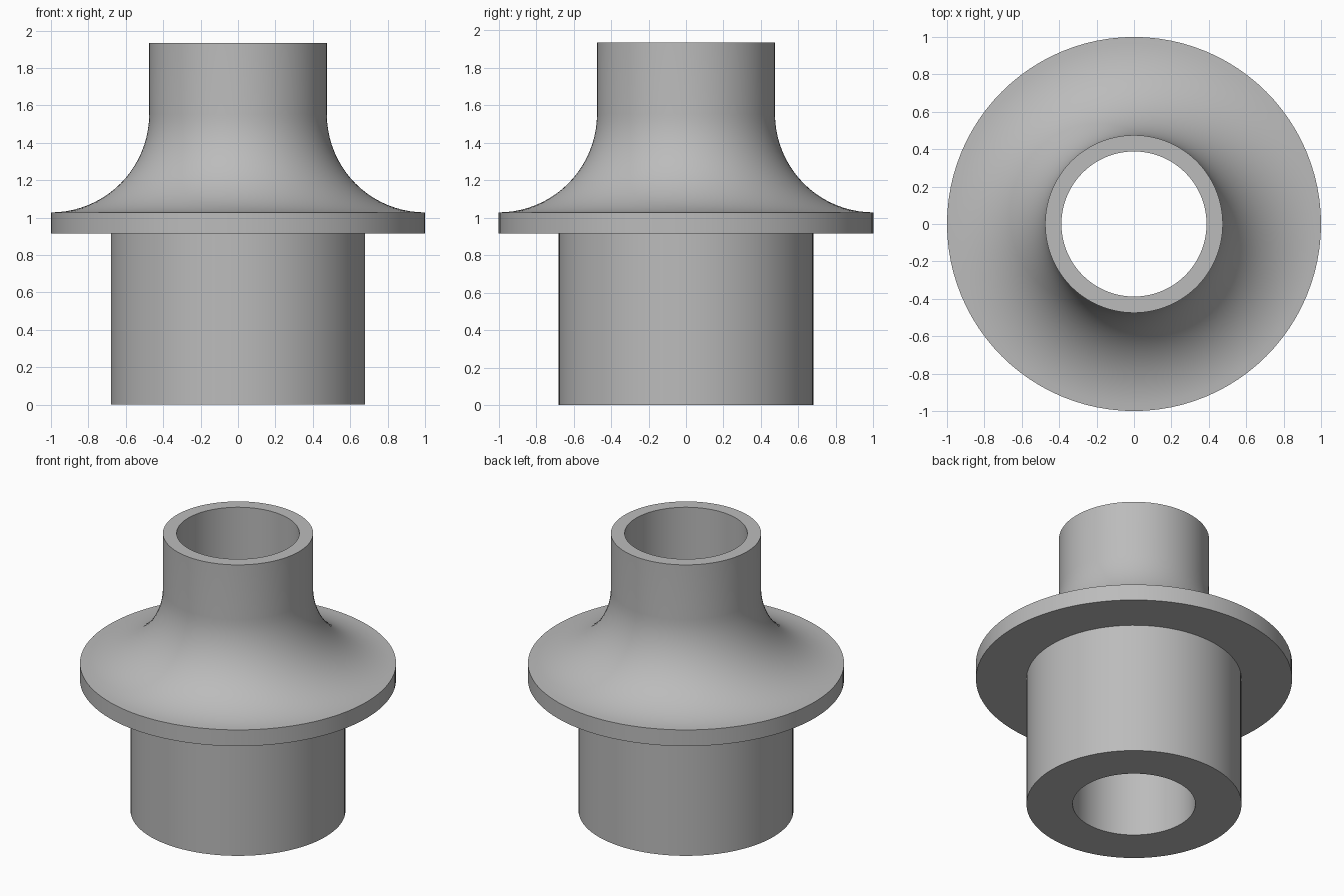
import bpy
import bmesh
import math
from mathutils import Matrix

cube = bpy.data.objects.get("Cube")
if cube:
    bpy.data.objects.remove(cube, do_unlink=True)

SEGMENTS = 96
BORE, NECK, BODY, FLANGE = 0.388, 0.475, 0.68, 1.0
FLANGE_BOTTOM, FLANGE_TOP, TOP = 0.915, 1.028, 1.935

grey = bpy.data.materials.new("plain grey")
grey.use_nodes = True
colour = (0.5, 0.5, 0.5, 1)
grey.diffuse_color = colour
grey.node_tree.nodes["Principled BSDF"].inputs["Base Color"].default_value = colour

# Concave fillet sweeping from the flange rim up into the neck
radius = FLANGE - NECK
steps = 20
fillet = []
for i in range(steps + 1):
    a = math.pi / 2 * i / steps
    fillet.append((FLANGE - radius * math.sin(a),
                   FLANGE_TOP + radius * (1 - math.cos(a))))

# Closed cross-section: body, flange, fillet, neck and straight bore
profile = [(BORE, 0), (BODY, 0), (BODY, FLANGE_BOTTOM), (FLANGE, FLANGE_BOTTOM)]
profile += fillet + [(NECK, TOP), (BORE, TOP)]

# Revolve the section around the vertical axis
bm = bmesh.new()
rings = []
for i in range(SEGMENTS):
    turn = Matrix.Rotation(math.tau * i / SEGMENTS, 3, "Z")
    rings.append([bm.verts.new(turn @ Matrix.Identity(3).col[0] * r
                               + Matrix.Identity(3).col[2] * z) for r, z in profile])
for i, ring in enumerate(rings):
    following = rings[(i + 1) % SEGMENTS]
    for j in range(len(profile)):
        k = (j + 1) % len(profile)
        bm.faces.new((ring[j], following[j], following[k], ring[k]))
bmesh.ops.recalc_face_normals(bm, faces=bm.faces[:])

mesh = bpy.data.meshes.new("flanged_sleeve")
bm.to_mesh(mesh)
bm.free()
mesh.materials.append(grey)
sleeve = bpy.data.objects.new("flanged_sleeve", mesh)
bpy.context.collection.objects.link(sleeve)

# Smooth the round walls, keep the rims sharp
bpy.context.view_layer.objects.active = sleeve
sleeve.select_set(True)
bpy.ops.object.shade_smooth_by_angle(angle=math.radians(30))
